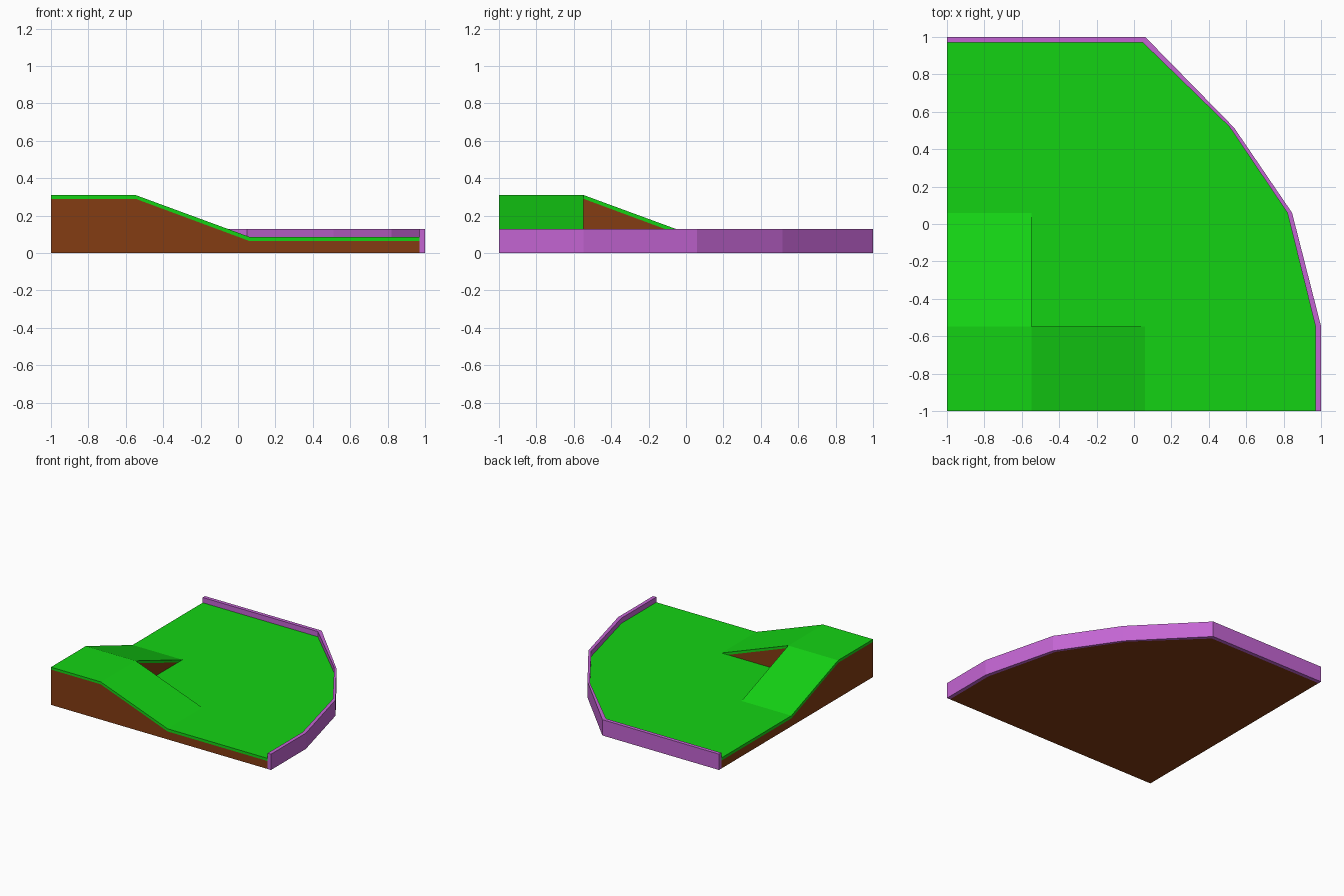
import bpy, bmesh
from mathutils import Vector

if "Cube" in bpy.data.objects:
    bpy.data.objects.remove(bpy.data.objects["Cube"])


def material(name, rgb):
    m = bpy.data.materials.new(name)
    m.diffuse_color = (*rgb, 1)
    m.use_nodes = True
    m.node_tree.nodes["Principled BSDF"].inputs["Base Color"].default_value = m.diffuse_color
    return m


def build(name, mat, prisms):
    """Each prism is a planar outline (3D points) pushed along a vector."""
    bm = bmesh.new()
    for outline, push in prisms:
        face = bm.faces.new([bm.verts.new(p) for p in outline])
        out = bmesh.ops.extrude_face_region(bm, geom=[face], use_keep_orig=True)
        verts = [v for v in out["geom"] if isinstance(v, bmesh.types.BMVert)]
        bmesh.ops.translate(bm, verts=verts, vec=Vector(push))
    bmesh.ops.recalc_face_normals(bm, faces=bm.faces[:])
    mesh = bpy.data.meshes.new(name)
    bm.to_mesh(mesh)
    bm.free()
    mesh.materials.append(mat)
    ob = bpy.data.objects.new(name, mesh)
    bpy.context.collection.objects.link(ob)
    return ob


def flat(pts, z):
    return [(x, y, z) for x, y in pts]


def front_ramp(profile):
    return [(u, -1, z) for u, z in profile], (0, 1 + EDGE, 0)


def side_ramp(profile):
    return [(-1, u, z) for u, z in profile], (1 + EDGE, 0, 0)


EDGE, FOOT = -0.547, 0.06          # plateau edge and foot of both ramps
WALL, GRASS, SOIL = 0.13, 0.087, 0.065
TOP, TOP_SOIL = 0.31, 0.29

grass = material("grass", (0.007, 0.65, 0.007))
soil = material("soil", (0.23, 0.045, 0.006))
stone = material("purple_wall", (0.55, 0.13, 0.65))

outer = [(1, -1), (1, EDGE), (0.845, 0.06), (0.535, 0.515), (0.06, 1), (-1, 1)]
inner = [(0.97, -1), (0.97, EDGE), (0.82, 0.06), (0.51, 0.52), (0.047, 0.97), (-1, 0.97)]

# Low ground: everything inside the wall except the L of plateau and ramps
ground = inner + [(-1, FOOT), (EDGE, FOOT), (EDGE, EDGE), (FOOT, EDGE), (FOOT, -1)]

# Soil body with the plateau and its two ramps
soil_front = [(-1, 0), (-1, TOP_SOIL), (EDGE, TOP_SOIL), (FOOT, SOIL), (FOOT, 0)]
soil_side = [(EDGE, 0), (EDGE, TOP_SOIL), (FOOT, SOIL), (FOOT, 0)]
build("soil_body", soil, [
    (flat(ground, 0), (0, 0, SOIL)),
    front_ramp(soil_front),
    side_ramp(soil_side),
])

# Grass layer on top
slope = [(EDGE, TOP_SOIL), (EDGE, TOP), (FOOT, GRASS), (FOOT, SOIL)]
build("grass_layer", grass, [
    (flat(ground, SOIL), (0, 0, GRASS - SOIL)),
    front_ramp([(-1, TOP_SOIL), (-1, TOP)] + slope[1:] + slope[:1]),
    side_ramp(slope),
])

# Border wall along the curved outside, one quad block per side
build("border_wall", stone, [(flat(outer + inner[::-1], 0), (0, 0, WALL))])
